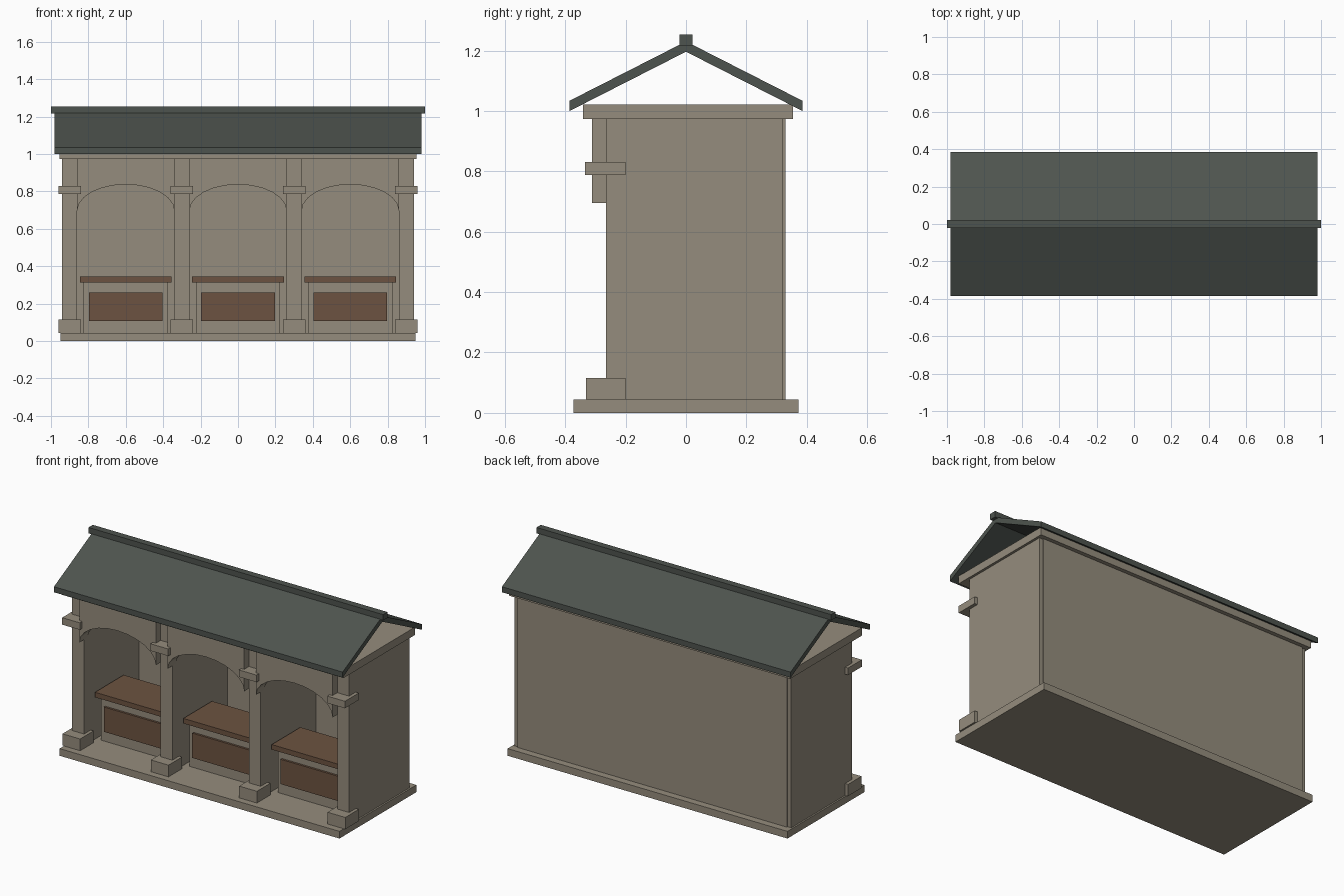
import bpy, bmesh, math

if "Cube" in bpy.data.objects:
    bpy.data.objects.remove(bpy.data.objects["Cube"])


def material(name, rgb):
    m = bpy.data.materials.new(name)
    m.diffuse_color = (*rgb, 1)
    m.use_nodes = True
    m.node_tree.nodes["Principled BSDF"].inputs["Base Color"].default_value = m.diffuse_color
    return m


STONE = material("warm grey stone", (0.30, 0.265, 0.205))
WOOD = material("brown wood", (0.15, 0.086, 0.052))
SLATE = material("dark green slate", (0.076, 0.088, 0.077))


def finish(name, bm, mat):
    bmesh.ops.recalc_face_normals(bm, faces=bm.faces)
    me = bpy.data.meshes.new(name)
    bm.to_mesh(me)
    bm.free()
    me.materials.append(mat)
    ob = bpy.data.objects.new(name, me)
    bpy.context.collection.objects.link(ob)
    return ob


def box(name, x, y, z, mat):
    """Box from (min, max) ranges on each axis."""
    bm = bmesh.new()
    bmesh.ops.create_cube(bm, size=1)
    for v in bm.verts:
        for i, r in enumerate((x, y, z)):
            v.co[i] = r[0] if v.co[i] < 0 else r[1]
    return finish(name, bm, mat)


def prism(name, points, offset, mat):
    """Extrude a closed 3D outline by an offset vector."""
    bm = bmesh.new()
    face = bm.faces.new([bm.verts.new(p) for p in points])
    ext = bmesh.ops.extrude_face_region(bm, geom=[face])
    verts = [g for g in ext["geom"] if isinstance(g, bmesh.types.BMVert)]
    bmesh.ops.translate(bm, verts=verts, vec=offset)
    return finish(name, bm, mat)


def around(c, half):
    return (c - half, c + half)


# Floor slab, back wall and cornice
box("floor_slab", (-0.95, 0.95), (-0.373, 0.373), (0, 0.044), STONE)
box("back_wall", (-0.915, 0.915), (0.27, 0.329), (0.044, 0.975), STONE)
box("cornice", (-0.955, 0.955), (-0.341, 0.354), (0.974, 1.022), STONE)

# Dividing walls with a foot block and a capital on each front edge
for x in (-0.9, -0.3, 0.3, 0.9):
    box("dividing_wall", around(x, 0.04), (-0.265, 0.322), (0.044, 0.975), STONE)
    box("foot_block", around(x, 0.06), (-0.331, -0.2), (0.044, 0.116), STONE)
    box("capital", around(x, 0.06), (-0.334, -0.2), (0.787, 0.83), STONE)

# Bays: arched header and a panelled bench
SEG = 12
for x in (-0.6, 0, 0.6):
    arch = [(x - 0.26 * math.cos(math.pi * i / SEG), -0.311,
             0.695 + 0.142 * math.sin(math.pi * i / SEG)) for i in range(SEG + 1)]
    arch += [(x + 0.26, -0.311, 0.975), (x - 0.26, -0.311, 0.975)]
    prism("arch_header", arch, (0, 0.08, 0), STONE)
    box("bench_body", around(x, 0.225), (-0.15, 0.07), (0.044, 0.313), STONE)
    box("bench_panel", around(x, 0.197), (-0.163, -0.15), (0.108, 0.26), WOOD)
    box("seat", around(x, 0.245), (-0.18, 0.098), (0.313, 0.344), WOOD)

# Gabled roof shell and ridge cap
roof = [(-0.98, y, z) for y, z in ((-0.385, 1.0), (-0.385, 1.034), (0, 1.23),
                                  (0.385, 1.034), (0.385, 1.0), (0, 1.196))]
prism("roof", roof, (1.96, 0, 0), SLATE)
box("ridge_cap", (-1, 1), (-0.021, 0.021), (1.217, 1.253), SLATE)
